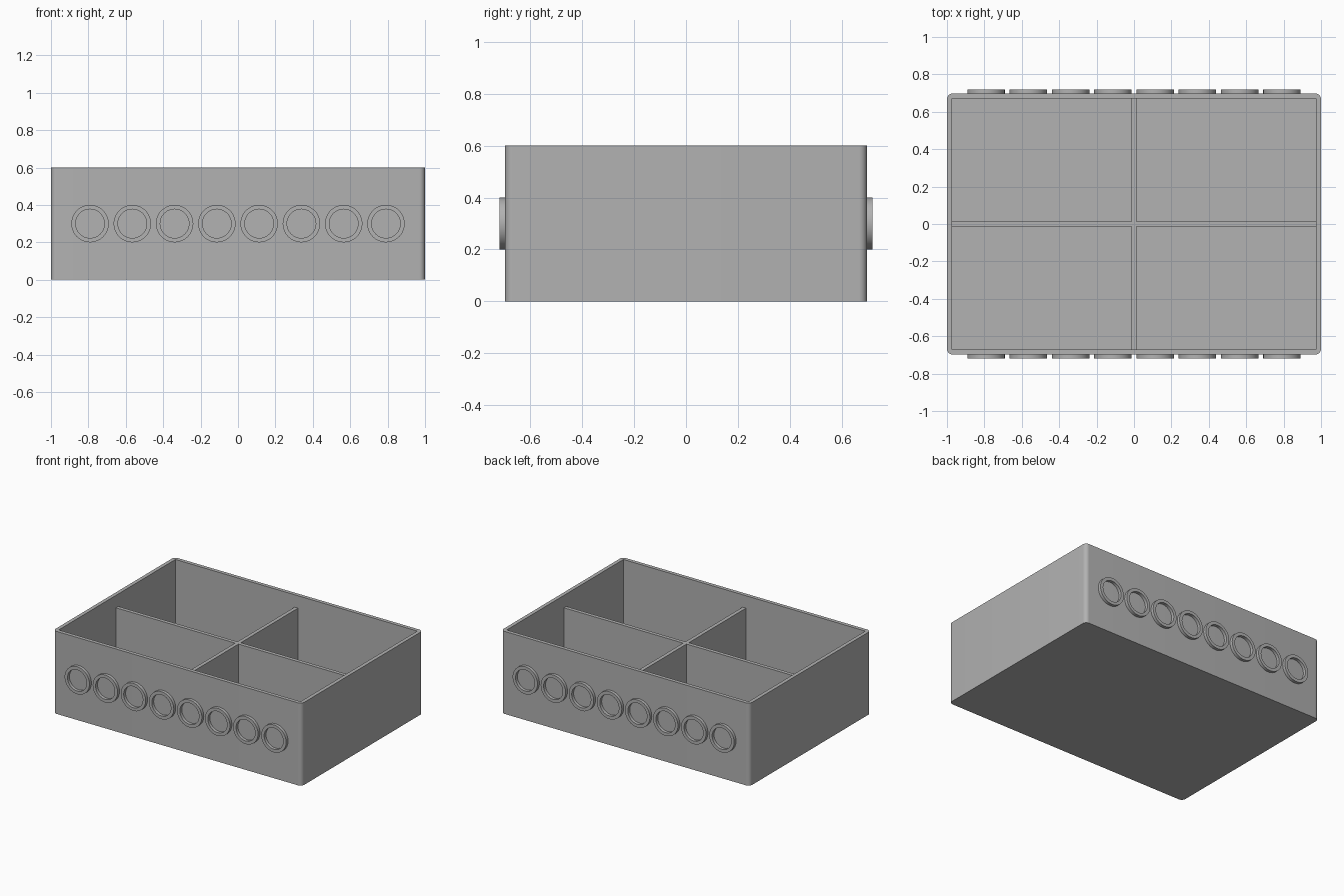
import bpy, bmesh, math
from mathutils import Matrix

if "Cube" in bpy.data.objects:
    bpy.data.objects.remove(bpy.data.objects["Cube"])

LENGTH, DEPTH, HEIGHT = 2.0, 1.395, 0.6
WALL, CORNER = 0.027, 0.03
DIVIDER_TOP = 0.51
RING_COUNT, RING_STEP = 8, 0.226
RING_OUTER, RING_INNER, RING_DEPTH = 0.1, 0.077, 0.022

grey = bpy.data.materials.new("plain grey")
grey.use_nodes = True
colour = (0.445, 0.445, 0.445, 1)
grey.diffuse_color = colour
grey.node_tree.nodes["Principled BSDF"].inputs["Base Color"].default_value = colour


def add_object(name, bm):
    bmesh.ops.recalc_face_normals(bm, faces=bm.faces)
    mesh = bpy.data.meshes.new(name)
    bm.to_mesh(mesh)
    bm.free()
    mesh.materials.append(grey)
    obj = bpy.data.objects.new(name, mesh)
    bpy.context.collection.objects.link(obj)
    return obj


def smooth(obj):
    bpy.ops.object.select_all(action="DESELECT")
    obj.select_set(True)
    bpy.context.view_layer.objects.active = obj
    bpy.ops.object.shade_smooth_by_angle(angle=math.radians(35))


def extrude_up(bm, face, height):
    new = bmesh.ops.extrude_face_region(bm, geom=[face])["geom"]
    verts = [v for v in new if isinstance(v, bmesh.types.BMVert)]
    bmesh.ops.translate(bm, verts=verts, vec=(0, 0, height))


def box(x, y, z0, z1):
    bm = bmesh.new()
    bmesh.ops.create_cube(bm, size=1)
    bmesh.ops.scale(bm, verts=bm.verts, vec=(x, y, z1 - z0))
    bmesh.ops.translate(bm, verts=bm.verts, vec=(0, 0, (z0 + z1) / 2))
    return bm


# Tray: rounded upright corners outside, square hollow inside
bm = box(LENGTH, DEPTH, 0, HEIGHT)
upright = [e for e in bm.edges if abs(e.verts[0].co.z - e.verts[1].co.z) > 0.1]
bmesh.ops.bevel(bm, geom=upright, offset=CORNER, segments=8, profile=0.5, affect="EDGES")
tray = add_object("tray", bm)
hollow = add_object("hollow_cutter", box(LENGTH - 2 * WALL, DEPTH - 2 * WALL, WALL, HEIGHT + 0.1))
hollow.hide_render = True
cut = tray.modifiers.new("hollow", "BOOLEAN")
cut.object = hollow
cut.operation = "DIFFERENCE"
cut.solver = "EXACT"
bpy.context.view_layer.objects.active = tray
bpy.ops.object.modifier_apply(modifier=cut.name)
bpy.data.objects.remove(hollow)
smooth(tray)

# Cross-shaped divider, a little lower than the rim
t, ax, ay = WALL / 2, LENGTH / 2 - WALL, DEPTH / 2 - WALL
quarter = [(ax, t), (t, t), (t, ay)]
outline = []
for sx, sy in ((1, 1), (-1, 1), (-1, -1), (1, -1)):
    points = [(x * sx, y * sy) for x, y in quarter]
    outline += points if sx * sy > 0 else points[::-1]
bm = bmesh.new()
face = bm.faces.new([bm.verts.new((x, y, WALL)) for x, y in outline])
extrude_up(bm, face, DIVIDER_TOP - WALL)
add_object("cross_divider", bm)


# Raised rings along the front and back walls
def ring(name, x, side):
    bm = bmesh.new()
    n = 48
    profile = [(RING_INNER, 0), (RING_OUTER, 0), (RING_OUTER, RING_DEPTH), (RING_INNER, RING_DEPTH)]
    loops = []
    for r, out in profile:
        loops.append([bm.verts.new((r * math.cos(2 * math.pi * i / n), -out,
                                    r * math.sin(2 * math.pi * i / n))) for i in range(n)])
    for a, b in zip(loops, loops[1:] + loops[:1]):
        for i in range(n):
            j = (i + 1) % n
            bm.faces.new((a[i], a[j], b[j], b[i]))
    if side > 0:
        bmesh.ops.rotate(bm, verts=bm.verts, matrix=Matrix.Rotation(math.pi, 3, "Z"))
    bmesh.ops.translate(bm, verts=bm.verts, vec=(x, side * DEPTH / 2, HEIGHT / 2))
    smooth(add_object(name, bm))


for side, label in ((-1, "front"), (1, "back")):
    for i in range(RING_COUNT):
        ring(f"{label}_ring_{i + 1}", (i - (RING_COUNT - 1) / 2) * RING_STEP, side)
